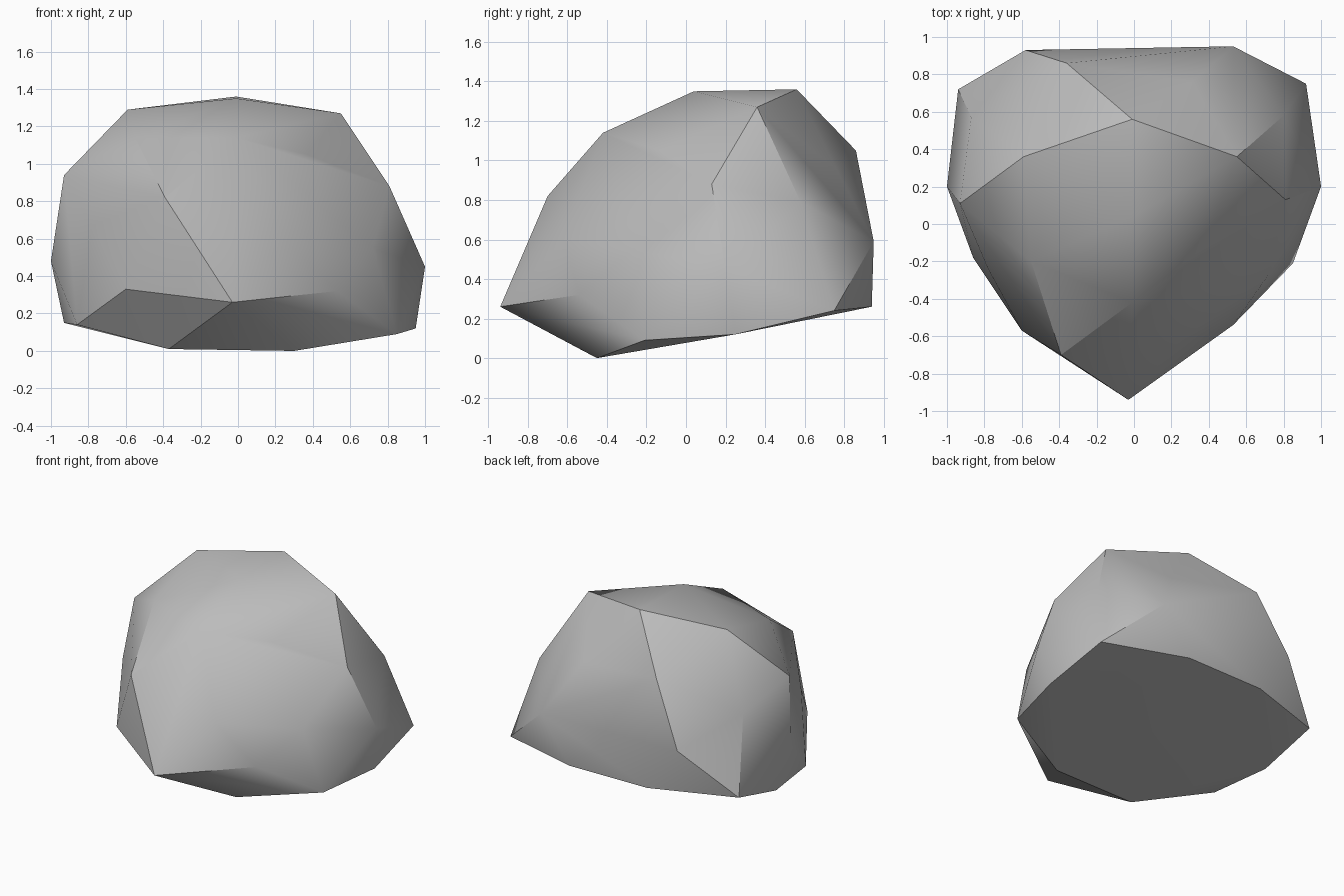
import bpy
import bmesh
import math

# Remove the default object only
default = bpy.data.objects.get("Cube")
if default:
    bpy.data.objects.remove(default, do_unlink=True)


def make_material(name, colour):
    material = bpy.data.materials.new(name)
    material.use_nodes = True
    material.diffuse_color = colour
    shader = material.node_tree.nodes["Principled BSDF"]
    shader.inputs["Base Color"].default_value = colour
    shader.inputs["Roughness"].default_value = 0.9
    return material


def make_hull(name, rings, material, sharp_angle):
    """Wrap a faceted convex skin around the corner rings."""
    bm = bmesh.new()
    for ring in rings:
        for corner in ring:
            bm.verts.new(corner)
    result = bmesh.ops.convex_hull(bm, input=bm.verts[:])
    loose = [v for v in result["geom_interior"] if isinstance(v, bmesh.types.BMVert)]
    bmesh.ops.delete(bm, geom=loose, context="VERTS")
    bmesh.ops.recalc_face_normals(bm, faces=bm.faces[:])
    mesh = bpy.data.meshes.new(name)
    bm.to_mesh(mesh)
    bm.free()
    mesh.materials.append(material)
    obj = bpy.data.objects.new(name, mesh)
    bpy.context.collection.objects.link(obj)
    # Soft facets with crisp main ridges
    bpy.ops.object.select_all(action="DESELECT")
    obj.select_set(True)
    bpy.context.view_layer.objects.active = obj
    bpy.ops.object.shade_smooth_by_angle(angle=math.radians(sharp_angle))
    return obj


# Tilted underside outline, anticlockwise from the front
underside = [
    (-.37, -.47, .01), (.3, -.45, 0), (.85, -.21, .09), (.95, .25, .12),
    (.92, .75, .24), (.3, .94, .26), (-.33, .93, .26), (-.94, .72, .27),
    (-.93, .27, .15), (-.86, -.18, .14),
]

# Lower flank, with the pointed front corner
flank = [
    (-.03, -.94, .26), (.53, -.54, .32), (.72, -.27, .55), (1, .2, .45),
    (.53, .95, .59), (-.58, .93, .6), (-1, .2, .48), (-.6, -.57, .33),
]

# Upper flank
shoulder = [
    (-.39, -.7, .82), (.25, -.62, .6), (.81, .13, .88), (.8, .58, .79),
    (.31, .76, .96), (-.36, .86, 1.05), (-.87, .57, .82), (-.93, .11, .94),
    (-.78, -.24, .67),
]

# Top ridge and the corners around it
crown = [
    (-.01, -.42, 1.14), (.37, -.13, 1.05), (.55, .36, 1.27), (-.01, .56, 1.36),
    (-.59, .36, 1.29), (-.55, -.2, 1.14), (-.01, .04, 1.35),
]

stone_grey = make_material("stone grey", (.5, .5, .5, 1))
make_hull("rock", [underside, flank, shoulder, crown], stone_grey, sharp_angle=30)
